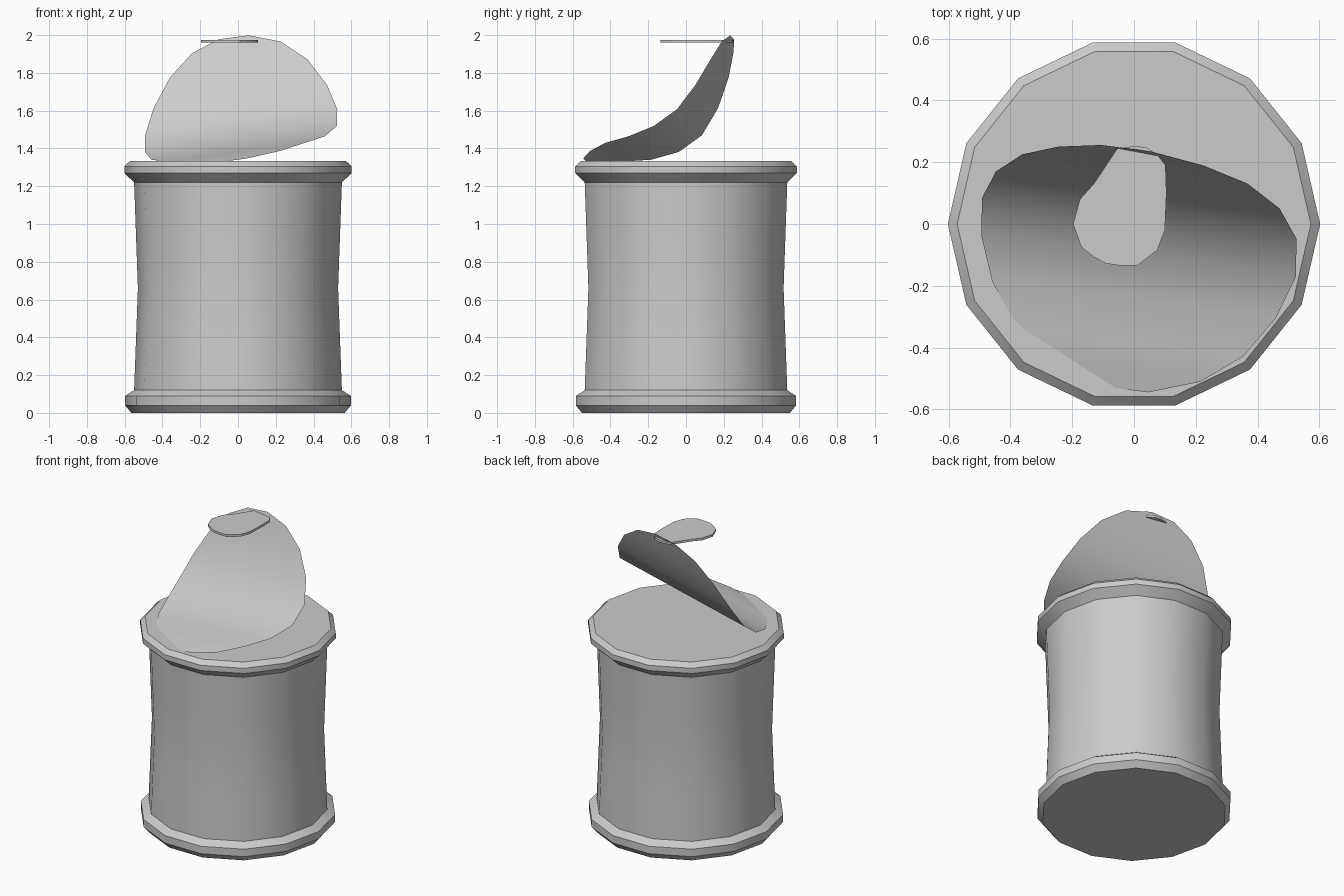
import bpy, bmesh, math
from mathutils import Vector

if "Cube" in bpy.data.objects:
    bpy.data.objects.remove(bpy.data.objects["Cube"])

SIDES = 14


def finish(name, bm, angle=32):
    bmesh.ops.recalc_face_normals(bm, faces=bm.faces[:])
    me = bpy.data.meshes.new(name)
    bm.to_mesh(me)
    bm.free()
    ob = bpy.data.objects.new(name, me)
    bpy.context.collection.objects.link(ob)
    bpy.ops.object.select_all(action='DESELECT')
    bpy.context.view_layer.objects.active = ob
    ob.select_set(True)
    bpy.ops.object.shade_smooth_by_angle(angle=math.radians(angle))
    return ob


def lathe(name, profile):
    """Closed round part from (radius, z) points."""
    bm = bmesh.new()
    rings = [[bm.verts.new((r * math.cos(math.tau * i / SIDES),
                            r * math.sin(math.tau * i / SIDES), z))
              for i in range(SIDES)] for r, z in profile]
    for a, b in zip(rings, rings[1:]):
        for i in range(SIDES):
            j = (i + 1) % SIDES
            bm.faces.new((a[i], a[j], b[j], b[i]))
    bm.faces.new(rings[0])
    bm.faces.new(rings[-1])
    return finish(name, bm)


# Can: bottom rim, gently waisted wall, top rim and flat top in one profile
lathe("can_body", [
    (0.565, 0), (0.598, 0.04), (0.598, 0.09), (0.55, 0.12),
    (0.54, 0.39), (0.53, 0.66), (0.54, 0.94), (0.55, 1.22),
    (0.602, 1.27), (0.602, 1.305), (0.572, 1.333)])

# Peeled lid: a 20-sided disc bent along a curve, one row per pair of corners
centres = [(-0.025, 0.245, 1.988), (-0.01, 0.22, 1.935), (0.003, 0.178, 1.823),
           (0.012, 0.11, 1.675), (0.017, 0.018, 1.538), (0.015, -0.105, 1.45),
           (0.0, -0.245, 1.402), (-0.012, -0.382, 1.38),
           (-0.02, -0.48, 1.353), (-0.035, -0.534, 1.336)]
across = Vector((1, -0.13, 0.135))
bm = bmesh.new()
rows = []
for k, c in enumerate(centres):
    half = 0.515 * math.sin(math.radians(18 * k + 9))
    rows.append([bm.verts.new(Vector(c) + across * half * s) for s in (-1, 1)])
for a, b in zip(rows, rows[1:]):
    bm.faces.new((a[0], b[0], b[1], a[1]))
finish("peeled_lid", bm, 60)

# Pull tab: thin flat plate
outline = [(-0.197, 0.0), (-0.17, -0.075), (-0.13, -0.107), (-0.09, -0.128),
           (-0.04, -0.135), (0.01, -0.135), (0.075, -0.085), (0.1, -0.02),
           (0.105, 0.1), (0.102, 0.19), (0.075, 0.225), (0.04, 0.248),
           (0.0, 0.252), (-0.055, 0.243), (-0.13, 0.13), (-0.175, 0.08)]
bm = bmesh.new()
plate = bm.faces.new([bm.verts.new((x, y, 1.96)) for x, y in outline])
top = bmesh.ops.extrude_face_region(bm, geom=[plate])["geom"]
bmesh.ops.translate(bm, vec=(0, 0, 0.015),
                    verts=[v for v in top if isinstance(v, bmesh.types.BMVert)])
finish("pull_tab", bm)
